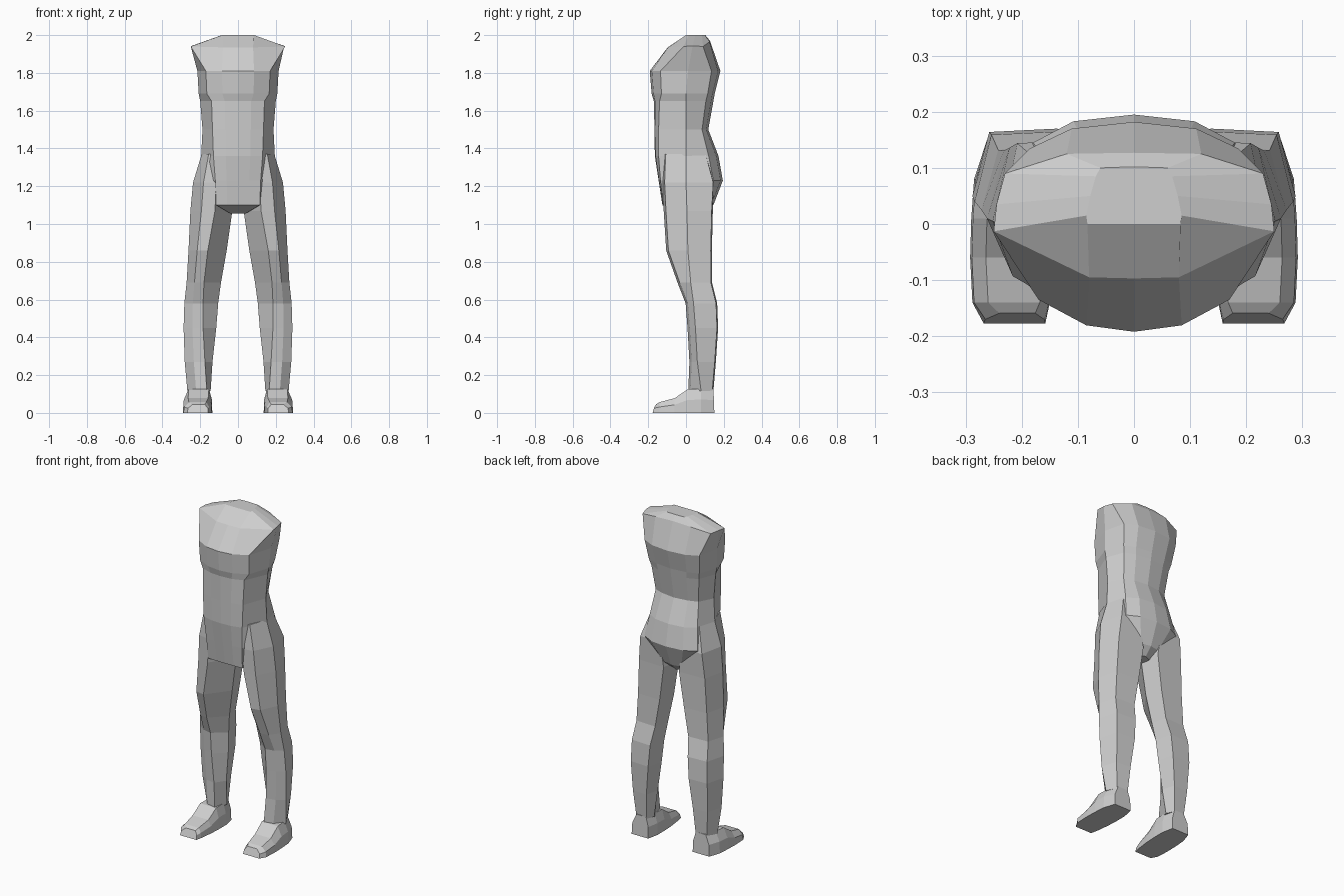
import bpy, bmesh

grey = bpy.data.materials.new("plain grey")
grey.diffuse_color = (0.62, 0.62, 0.62, 1)


def loft(name, rings, mirror=False):
    """Skin a stack of equal closed rings and cap both ends."""
    bm = bmesh.new()
    loops = [[bm.verts.new(p) for p in ring] for ring in rings]
    n = len(loops[0])
    for lo, hi in zip(loops, loops[1:]):
        for i in range(n):
            j = (i + 1) % n
            bm.faces.new((lo[i], lo[j], hi[j], hi[i]))
    bm.faces.new(loops[0])
    bm.faces.new(loops[-1])
    bmesh.ops.recalc_face_normals(bm, faces=bm.faces)
    mesh = bpy.data.meshes.new(name)
    bm.to_mesh(mesh)
    bm.free()
    mesh.materials.append(grey)
    obj = bpy.data.objects.new(name, mesh)
    bpy.context.collection.objects.link(obj)
    if mirror:
        obj.modifiers.new("mirror", 'MIRROR')
        centre = bpy.data.objects.get("mirror_centre")
        obj.modifiers["mirror"].mirror_object = centre
    return obj


def full_ring(half):
    """Close a half ring that runs from centre front to centre back."""
    return half + [(-x, y, z) for x, y, z in half[-2:0:-1]]


def torso_ring(z, f, cx, cy, sx, sy, ex, ey, b):
    return full_ring([
        (0, f, z), (cx * 0.5, f + 0.2 * (cy - f), z), (cx, cy, z),
        (sx, sy, z), (ex, ey, z), (ex * 0.6, b - 0.012, z), (0, b, z)])


# Torso: height, front, front corner, side, back corner, back
torso_levels = [
    (1.055, -0.02, 0.04, -0.02, 0.04, 0.04, 0.04, 0.08, 0.10),
    (1.10, -0.125, 0.115, -0.122, 0.12, 0.00, 0.10, 0.11, 0.145),
    (1.23, -0.145, 0.12, -0.135, 0.22, 0.00, 0.18, 0.145, 0.195),
    (1.36, -0.165, 0.13, -0.145, 0.195, 0.00, 0.16, 0.12, 0.172),
    (1.50, -0.167, 0.135, -0.145, 0.188, 0.00, 0.145, 0.085, 0.118),
    (1.65, -0.170, 0.14, -0.140, 0.20, 0.00, 0.16, 0.105, 0.145),
    (1.69, -0.182, 0.165, -0.130, 0.208, 0.00, 0.17, 0.115, 0.152),
    (1.81, -0.192, 0.17, -0.135, 0.215, 0.01, 0.185, 0.135, 0.182),
]
shoulder_rim = full_ring([
    (0, -0.097, 1.935), (0.08, -0.095, 1.935), (0.25, -0.013, 1.94),
    (0.245, 0.035, 1.943), (0.23, 0.09, 1.94), (0.12, 0.125, 1.965),
    (0, 0.127, 1.97)])
neck_top = full_ring([
    (0, 0, 2.0), (0.083, 0, 2.0), (0.085, 0.015, 2.0), (0.078, 0.05, 2.0),
    (0.068, 0.085, 2.0), (0.06, 0.10, 2.0), (0, 0.102, 2.0)])
loft("torso", [torso_ring(*r) for r in torso_levels] + [shoulder_rim, neck_top])


def leg_ring(z, ix, fx, ox, f, m, b):
    """Six sided section with a front edge, side ridges and a flat back."""
    return [(fx, f, z), (fx + 0.55 * (ox - fx), f + 0.012, z), (ox, m, z),
            (ox - 0.03, b - 0.006, z), (ix + 0.022, b, z), (ix, m + 0.02, z)]


# Mirrored parts share one helper at the origin
helper = bpy.data.objects.new("mirror_centre", None)
bpy.context.collection.objects.link(helper)
helper.hide_render = True

# Legs: height, inner x, front edge x, outer x, front, ridge, back
leg_levels = [
    (0.115, 0.145, 0.165, 0.268, 0.012, 0.08, 0.145),
    (0.27, 0.135, 0.175, 0.282, 0.018, 0.06, 0.158),
    (0.45, 0.115, 0.185, 0.288, 0.008, 0.05, 0.170),
    (0.58, 0.105, 0.185, 0.284, -0.002, 0.04, 0.165),
    (0.69, 0.090, 0.180, 0.272, -0.045, 0.025, 0.138),
    (0.86, 0.060, 0.160, 0.262, -0.105, 0.01, 0.137),
    (1.07, 0.030, 0.122, 0.252, -0.118, 0.005, 0.142),
    (1.22, 0.050, 0.115, 0.238, -0.125, 0.00, 0.150),
    (1.37, 0.070, 0.110, 0.192, -0.120, 0.00, 0.110),
]
loft("legs", [leg_ring(*r) for r in leg_levels], mirror=True)


def foot_ring(y, ix, ox, top, tilt):
    """Section across the foot; tilt slides the upper points backwards."""
    return [(ix, y, 0), (ox, y, 0), (ox - 0.003, y + tilt * 0.4, top * 0.55),
            (ox - 0.028, y + tilt, top), (ix + 0.018, y + tilt, top),
            (ix + 0.002, y + tilt * 0.4, top * 0.55)]


# Feet: position from heel to toe, inner x, outer x, height, tilt
foot_levels = [
    (0.150, 0.150, 0.262, 0.125, -0.005),
    (0.080, 0.136, 0.285, 0.128, 0.0),
    (0.010, 0.136, 0.290, 0.125, 0.0),
    (-0.060, 0.140, 0.292, 0.078, 0.0),
    (-0.140, 0.150, 0.288, 0.057, 0.0),
    (-0.177, 0.158, 0.268, 0.045, 0.018),
]
loft("feet", [foot_ring(*r) for r in foot_levels], mirror=True)
